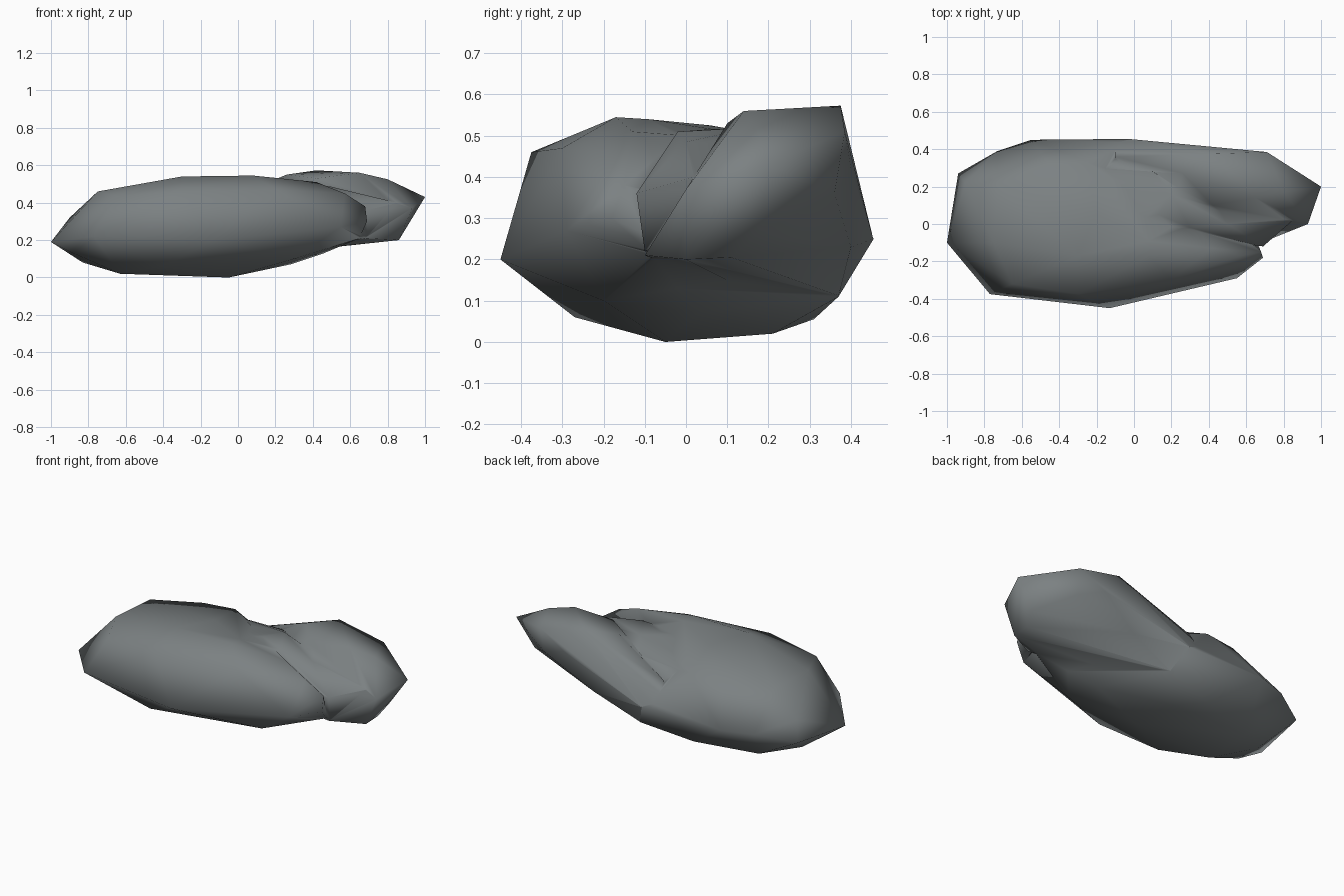
import bpy, bmesh

stone = bpy.data.materials.new("stone grey")
stone.diffuse_color = (0.20, 0.22, 0.225, 1)


def hull(name, points):
    """Chiselled stone lump: the convex skin around a few corner points."""
    bm = bmesh.new()
    for p in points:
        bm.verts.new(p)
    bmesh.ops.convex_hull(bm, input=bm.verts[:])
    loose = [v for v in bm.verts if not v.link_faces]
    bmesh.ops.delete(bm, geom=loose, context='VERTS')
    bmesh.ops.recalc_face_normals(bm, faces=bm.faces[:])
    me = bpy.data.meshes.new(name)
    bm.to_mesh(me)
    bm.free()
    me.materials.append(stone)
    ob = bpy.data.objects.new(name, me)
    bpy.context.collection.objects.link(ob)
    return ob


# main boulder: underside, widest belt, top
underside = [(-.83, .07, .08), (-.88, -.15, .13), (-.63, .2, .035), (-.63, -.1, .02),
             (-.4, -.27, .06), (-.05, -.05, 0), (-.1, .21, .02), (-.27, .31, .055),
             (.05, .37, .11), (.28, .03, .07), (.46, -.02, .13), (.3, -.2, .1)]
belt = [(-1, -.1, .19), (-.94, .27, .21), (-.9, .22, .32), (-.73, .39, .25), (-.55, .45, .25),
        (-.02, .455, .25), (-.77, -.375, .22), (-.13, -.45, .2),
        (.55, -.29, .27), (.69, -.18, .3), (.65, -.08, .21)]
top = [(-.75, -.1, .46), (-.73, .2, .455), (-.45, .31, .467), (-.25, .33, .475),
       (-.3, -.375, .46), (-.65, -.32, .435), (-.3, -.17, .54), (.08, -.17, .545),
       (.08, -.09, .54), (-.2, .06, .525), (.42, -.13, .51), (.57, -.17, .45),
       (.68, -.15, .38), (.2, -.3, .47)]
boulder = hull("boulder", underside + belt + top)

# raised shoulder at the back right, running back into the boulder
shoulder = hull("shoulder", [
    (1, .2, .43), (.93, 0, .37), (.89, .18, .265), (.86, 0, .2), (.86, .11, .205),
    (.68, -.1, .21), (.71, .385, .51), (.7, .36, .36), (.42, .375, .573),
    (.54, .4, .42), (.45, .4, .34), (.65, .14, .56), (.8, .17, .525),
    (.26, .27, .55), (.42, .1, .53), (.34, .4, .23), (-.02, .454, .25),
    (-.1, .44, .27), (-.1, .36, .4), (.05, .37, .112), (-.1, .2, .1), (.46, .05, .17)])

# low saddle filling the valley between shoulder and boulder
saddle = hull("saddle", [
    (-.2, .3, .45), (-.1, 0, .5), (.13, .05, .515), (.2, .16, .52), (.1, .28, .465),
    (.3, -.02, .51), (.5, 0, .485), (.65, -.02, .425), (.69, -.12, .36), (.85, .02, .4),
    (.69, -.1, .22), (.8, .1, .3), (0, .38, .3), (0, 0, .2)])

# fuse the lumps into one rock
bpy.context.view_layer.objects.active = boulder
for lump in (shoulder, saddle):
    mod = boulder.modifiers.new("fuse", 'BOOLEAN')
    mod.operation = 'UNION'
    mod.solver = 'EXACT'
    mod.object = lump
    bpy.ops.object.modifier_apply(modifier=mod.name)
    bpy.data.objects.remove(lump)
for f in boulder.data.polygons:
    f.use_smooth = True
